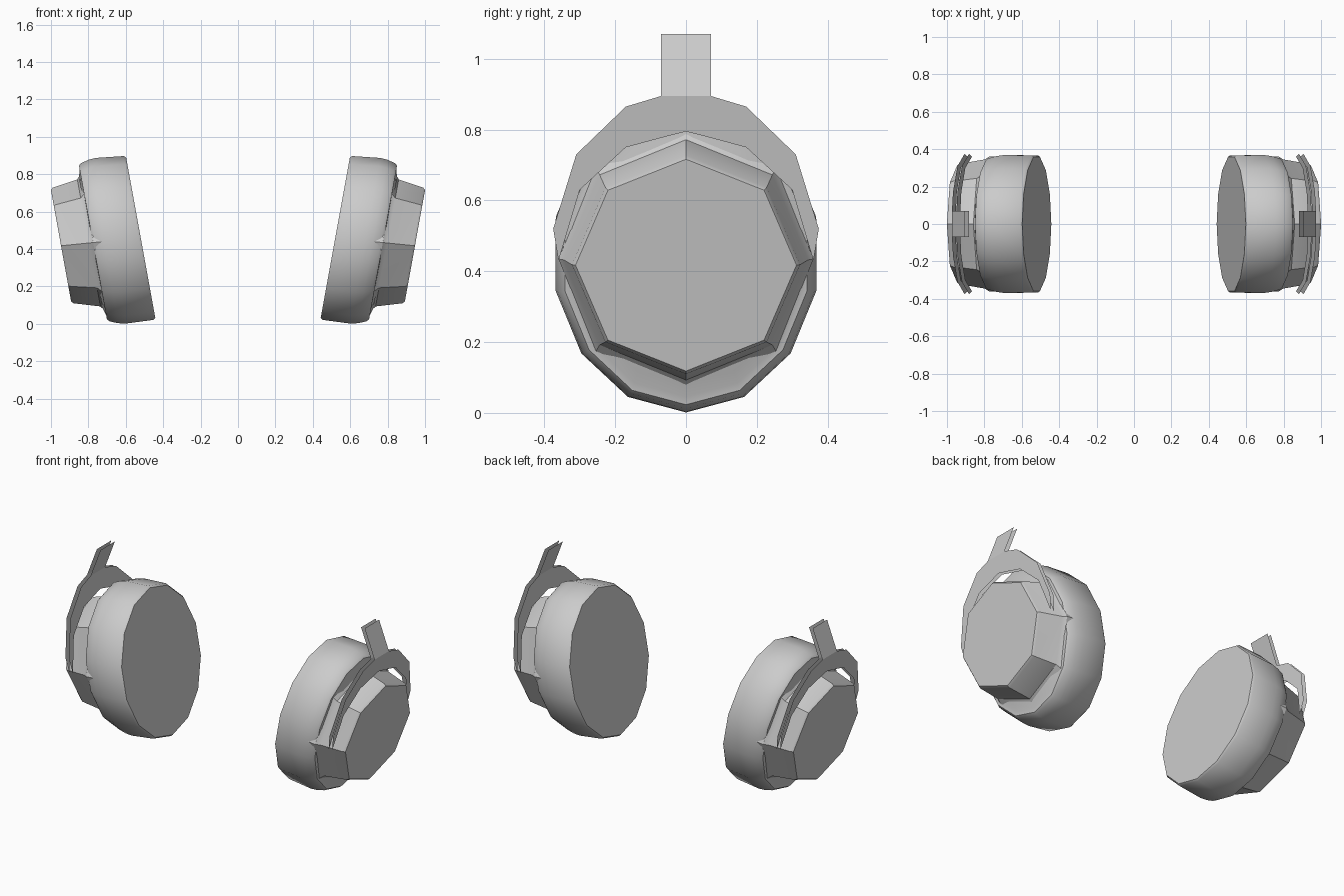
import bpy, bmesh
from math import sin, cos, pi, radians

if "Cube" in bpy.data.objects:
    bpy.data.objects.remove(bpy.data.objects["Cube"])

TILT = radians(10.3)
CX, CZ = 0.52, 0.46        # centre of the inner cushion face
SHEAR = 0.08               # ring centres drift upward along the cup axis


def place(side, u, y, v):
    """Cup space (u outward, v up along the face) to world space."""
    return (side * (CX + u * cos(TILT) + v * sin(TILT)), y,
            CZ - u * sin(TILT) + v * cos(TILT))


def finish(bm, name, angle=None):
    me = bpy.data.meshes.new(name)
    bm.to_mesh(me)
    bm.free()
    ob = bpy.data.objects.new(name, me)
    bpy.context.collection.objects.link(ob)
    if angle:
        me.polygons.foreach_set("use_smooth", [True] * len(me.polygons))
        me.set_sharp_from_angle(angle=radians(angle))
    return ob


def loft(name, side, sides, rings, angle):
    """Closed solid through elliptical rings of (u, y radius, v radius)."""
    bm = bmesh.new()
    loops = []
    for u, ry, rv in rings:
        loops.append([bm.verts.new(place(side, u, ry * sin(2 * pi * i / sides),
                                         SHEAR * u + rv * cos(2 * pi * i / sides)))
                      for i in range(sides)])
    for a, b in zip(loops, loops[1:]):
        for i in range(sides):
            j = (i + 1) % sides
            bm.faces.new((a[i], a[j], b[j], b[i]))
    bm.faces.new(loops[0])
    bm.faces.new(loops[-1])
    bmesh.ops.recalc_face_normals(bm, faces=bm.faces[:])
    return finish(bm, name, angle)


# Yoke outline (y, z): outer and inner edge from the centre to the arm tip
OUTER = [(0, 0.895), (0.07, 0.895), (0.17, 0.865), (0.31, 0.73), (0.375, 0.52)]
INNER = [(0, 0.795), (0.07, 0.777), (0.17, 0.75), (0.30, 0.63), (0.36, 0.43)]


def yoke(name, side):
    """Two thin parallel sheets: an arch, and a tab leaning inward."""
    bm = bmesh.new()
    for base, out in ((0.866, -1), (0.890, 1)):
        def vert(y, z):
            x = base + 0.179 * (min(z, 0.895) - 0.43) - 0.38 * max(z - 0.895, 0)
            return bm.verts.new((side * x, y, z))
        for m in (-1, 1):
            top = [vert(m * y, z) for y, z in OUTER]
            low = [vert(m * y, z) for y, z in INNER]
            faces = [bm.faces.new((top[i], top[i + 1], low[i + 1], low[i]))
                     for i in range(len(top) - 1)]
            faces.append(bm.faces.new((top[0], top[1],
                                       vert(m * 0.07, 1.07), vert(0, 1.07))))
            for f in faces:
                f.normal_update()
                if f.normal.x * side * out < 0:
                    f.normal_flip()
    bmesh.ops.remove_doubles(bm, verts=bm.verts[:], dist=0.0005)
    return finish(bm, name)


for label, side in (("left", -1), ("right", 1)):
    # Ear cushion with its rounded outer shoulder
    loft(label + "_ear_cushion", side, 14, [
        (0.0, 0.368, 0.436), (0.012, 0.376, 0.445), (0.16, 0.378, 0.450),
        (0.20, 0.372, 0.444), (0.243, 0.360, 0.430), (0.256, 0.350, 0.418),
        (0.256, 0.335, 0.395), (0.268, 0.315, 0.355)], 40)
    # Octagonal outer cap, flared where it meets the cushion
    loft(label + "_cup_cap", side, 8, [
        (0.20, 0.36, 0.375), (0.255, 0.36, 0.375), (0.278, 0.345, 0.345),
        (0.415, 0.322, 0.314), (0.427, 0.312, 0.304)], 32)
    # Arched yoke with headband tab
    yoke(label + "_yoke", side)
